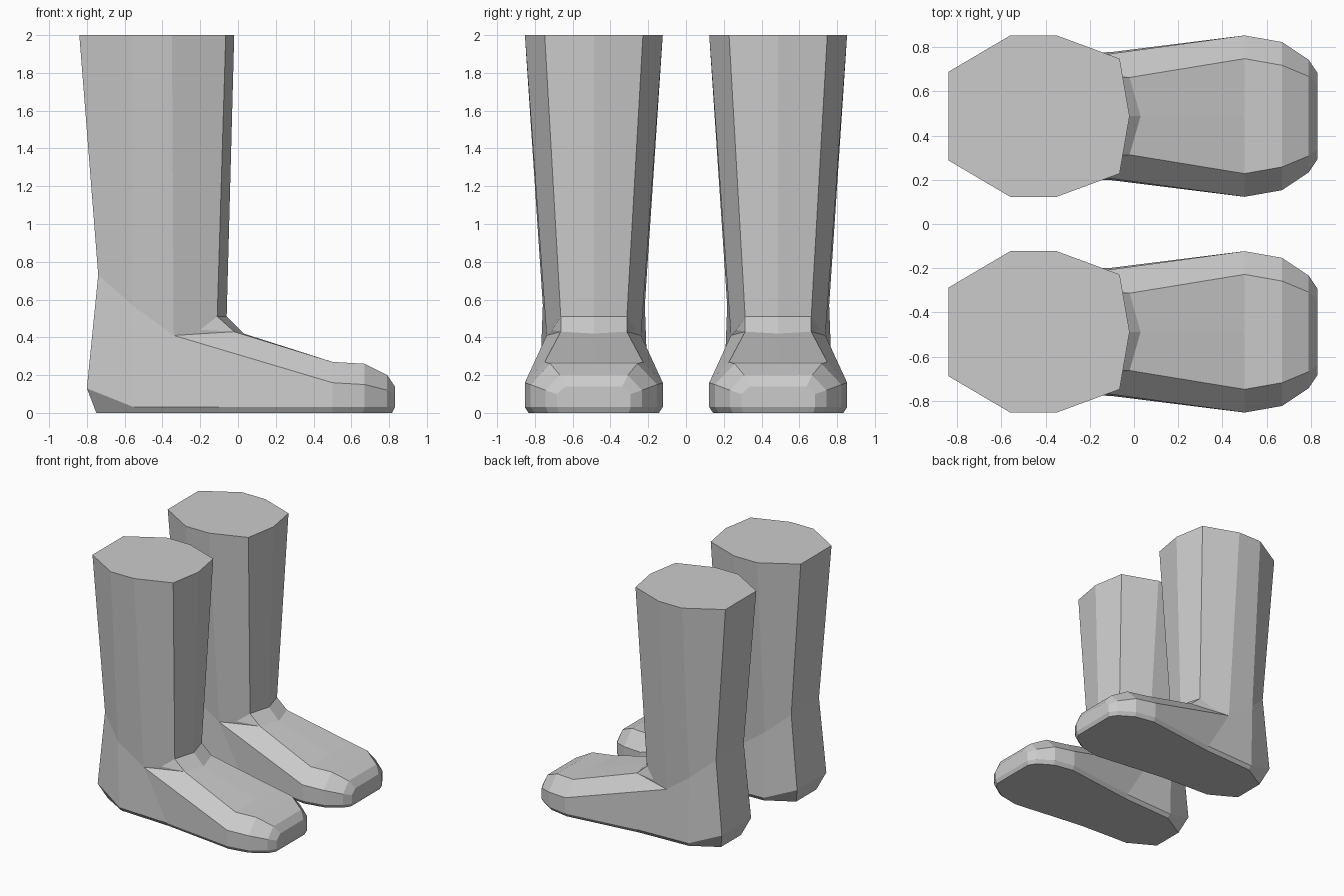
import bpy
import bmesh
from mathutils import Vector

cube = bpy.data.objects.get("Cube")
if cube:
    bpy.data.objects.remove(cube, do_unlink=True)

grey = bpy.data.materials.new("plain grey")
grey.use_nodes = True
colour = (0.6, 0.6, 0.6, 1)
grey.diffuse_color = colour
grey.node_tree.nodes["Principled BSDF"].inputs["Base Color"].default_value = colour

# Half-boot outlines, each running along one level of the boot
cuff = [(-.84, 0, 2), (-.84, .2, 2), (-.56, .365, 2), (-.35, .365, 2),
        (-.065, .26, 2), (-.02, 0, 2)]
ankle = [(-.74, 0, .73), (-.74, .18, .73), (-.56, .27, .57), (-.34, .25, .41),
         (-.11, .175, .51), (-.06, 0, .51)]
ankle_notch = (-.2, .22, .44)
ridge = [(.03, 0, .42), (.5, 0, .27), (.67, 0, .26), (.79, 0, .2), (.83, 0, .14)]
upper = [(-.02, .175, .43), (.5, .26, .27), (.67, .23, .26), (.79, .18, .2), (.83, .15, .14)]
outer = [ankle[3], (.5, .365, .16), (.67, .335, .15), (.79, .255, .12), (.83, .195, .1)]
heel = [(-.8, 0, .13), (-.8, .19, .13), (-.55, .27, .03)]
welt = [(-.1, .29, .03), (.5, .365, .03), (.67, .335, .03), (.79, .255, .03),
        (.83, .195, .03), (.83, 0, .03)]
sole = [(-.75, 0, 0), (-.75, .13, 0), (-.54, .25, 0), (-.1, .27, 0), (.5, .345, 0),
        (.66, .315, 0), (.78, .24, 0), (.815, .185, 0), (.815, 0, 0)]


def build_boot():
    bm = bmesh.new()

    def face(*points):
        bm.faces.new([bm.verts.new(p) for p in points])

    def loft(a, b):
        for i in range(min(len(a), len(b)) - 1):
            face(a[i], a[i + 1], b[i + 1], b[i])

    # Shaft, with its front side panel notched over the instep
    face(*cuff)
    loft(cuff[:4], ankle[:4])
    face(cuff[3], cuff[4], ankle[4], ankle_notch, ankle[3])
    loft(cuff[4:], ankle[4:])
    # Heel and foot sides
    loft(ankle[:3], heel)
    face(ankle[2], ankle[3], welt[0], heel[2])
    loft(outer, welt)
    # Instep and toe
    face(ankle[5], ankle[4], upper[0], ridge[0])
    face(ankle[4], ankle_notch, upper[0])
    face(ankle_notch, ankle[3], upper[0])
    loft(ridge, upper)
    loft(upper, outer)
    face(ridge[-1], upper[-1], outer[-1], welt[-2], welt[-1])
    # Sole with chamfered rim
    loft(heel + welt, sole)
    face(*sole)

    # Weld, then mirror across the boot's own centre line
    bmesh.ops.remove_doubles(bm, verts=bm.verts[:], dist=0.001)
    half = bmesh.ops.duplicate(bm, geom=bm.verts[:] + bm.edges[:] + bm.faces[:])
    for v in half["geom"]:
        if isinstance(v, bmesh.types.BMVert):
            v.co.y = -v.co.y
    bmesh.ops.remove_doubles(bm, verts=bm.verts[:], dist=0.001)
    bmesh.ops.recalc_face_normals(bm, faces=bm.faces[:])
    mesh = bpy.data.meshes.new("boot")
    bm.to_mesh(mesh)
    bm.free()
    mesh.materials.append(grey)
    return mesh


boot = build_boot()
for name, side in (("front_boot", -1), ("back_boot", 1)):
    obj = bpy.data.objects.new(name, boot)
    obj.location = Vector((0, side * 0.488, 0))
    bpy.context.collection.objects.link(obj)
